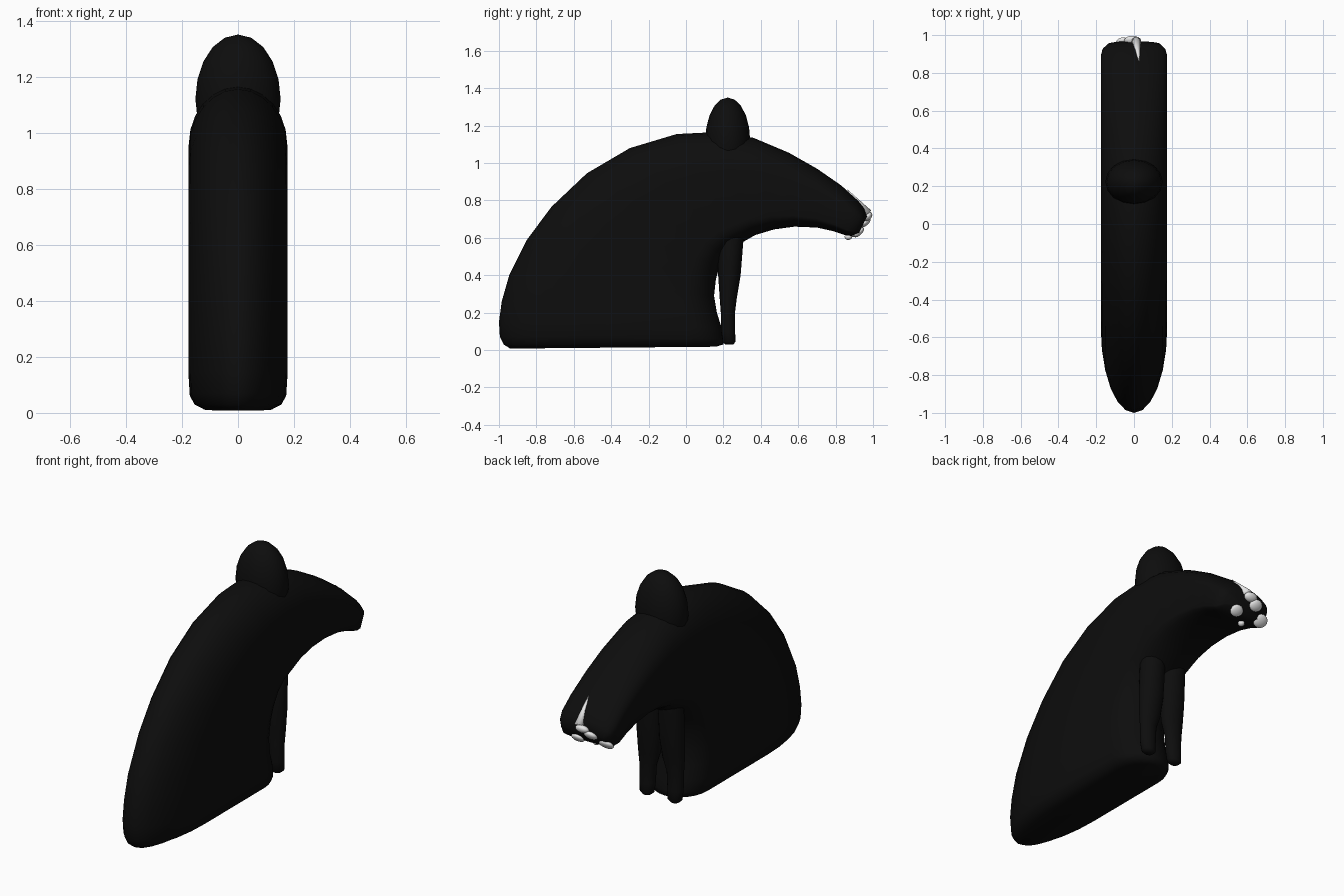
import bpy, bmesh
from math import sin, cos, pi
from mathutils import Vector

if "Cube" in bpy.data.objects:
    bpy.data.objects.remove(bpy.data.objects["Cube"], do_unlink=True)


def material(name, rgb):
    m = bpy.data.materials.new(name)
    m.use_nodes = True
    m.diffuse_color = (*rgb, 1)
    bsdf = next(n for n in m.node_tree.nodes if n.type == 'BSDF_PRINCIPLED')
    bsdf.inputs["Base Color"].default_value = (*rgb, 1)
    return m


black = material("black fur", (0.004, 0.004, 0.004))
white = material("white", (0.8, 0.8, 0.8))


def finish(name, bm, mat):
    bmesh.ops.recalc_face_normals(bm, faces=bm.faces)
    for f in bm.faces:
        f.smooth = True
    me = bpy.data.meshes.new(name)
    bm.to_mesh(me)
    bm.free()
    me.materials.append(mat)
    ob = bpy.data.objects.new(name, me)
    bpy.context.collection.objects.link(ob)
    return ob


def loft(name, rings, mat):
    """Skin a list of equal rings and close both ends."""
    bm = bmesh.new()
    rows = [[bm.verts.new(p) for p in r] for r in rings]
    n = len(rows[0])
    for a, b in zip(rows, rows[1:]):
        for i in range(n):
            j = (i + 1) % n
            bm.faces.new((a[i], a[j], b[j], b[i]))
    for row in (rows[0], rows[-1]):
        mid = sum((v.co for v in row), Vector()) / n
        c = bm.verts.new(mid)
        for i in range(n):
            bm.faces.new((row[i], row[(i + 1) % n], c))
    return finish(name, bm, mat)


def body_ring(oy, oz, iy, iz, half_width):
    """Section from the back edge to the belly edge, rounder on the back."""
    outer, inner = Vector((0, oy, oz)), Vector((0, iy, iz))
    span = inner - outer
    ring = []
    for half, (start, depth, sign) in enumerate(((0, 0.38, -1), (pi, 0.15, 1))):
        centre = outer + span * (depth if half == 0 else 1 - depth)
        for k in range(13):
            a = start + pi * k / 12
            p = centre + span * depth * sign * abs(sin(a))
            p.x = half_width * cos(a)
            ring.append(p)
    return ring


# Body: back edge y, z, belly edge y, z, half width, from base to snout
W = 0.176
stations = [
    (-.94, .008, .16, .018, .12), (-.975, .03, .2, .03, .155),
    (-.995, .07, .2, .06, .172), (-1, .15, .19, .12, W),
    (-.985, .26, .165, .2, W), (-.945, .4, .15, .29, W),
    (-.85, .59, .16, .38, W), (-.72, .765, .18, .45, W),
    (-.53, .945, .21, .51, W), (-.3, 1.08, .25, .55, W),
    (-.05, 1.155, .3, .575, W), (.15, 1.165, .37, .615, W),
    (.36, 1.135, .47, .645, W), (.55, 1.055, .58, .66, W),
    (.7, .97, .7, .655, W), (.83, .88, .79, .635, W),
    (.92, .8, .85, .615, W), (.952, .76, .885, .61, .165),
    (.968, .715, .925, .625, .14),
]
loft("body", [body_ring(*s) for s in stations], black)

# Front legs: height, x, y, x radius, y radius
leg = [(.03, .09, .232, .025, .022), (.045, .09, .23, .042, .034),
       (.1, .09, .225, .046, .038), (.2, .088, .224, .05, .038),
       (.28, .078, .226, .066, .046), (.4, .073, .232, .073, .06),
       (.6, .07, .24, .072, .068), (.68, .07, .26, .05, .05)]
for side, label in ((1, "left"), (-1, "right")):
    loft(label + "_front_leg",
         [[(side * (x + rx * cos(k * pi / 8)), y + ry * sin(k * pi / 8), z)
           for k in range(16)] for z, x, y, rx, ry in leg], black)


def ellipsoid(name, centre, radii, mat, tilt=(0, 0, 0), segments=16):
    bm = bmesh.new()
    bmesh.ops.create_uvsphere(bm, u_segments=segments, v_segments=10, radius=1)
    bmesh.ops.scale(bm, vec=radii, verts=bm.verts)
    ob = finish(name, bm, mat)
    ob.location = centre
    ob.rotation_euler = tilt
    return ob


# Rounded crest on top of the back
ellipsoid("crest", (0, .223, 1.12), (.152, .12, .23), black)

# White patches on the muzzle, flattened against the snout
under = (pi / 4, 0, 0)
ellipsoid("nose_patch", (-.01, .972, .715), (.042, .028, .02), white, under)
ellipsoid("lower_nose_patch", (-.056, .96, .685), (.04, .035, .018), white, under)
ellipsoid("left_chin_patch", (.05, .925, .63), (.04, .035, .016), white, under)
ellipsoid("right_chin_patch", (-.125, .915, .635), (.045, .04, .018), white, under)
ellipsoid("small_chin_patch", (-.03, .868, .605), (.018, .02, .016), white)

# Tapering stripe down the bridge of the snout
tip, base = Vector((.027, .86, .86)), Vector((.012, .97, .73))
bm = bmesh.new()
bmesh.ops.create_cone(bm, cap_ends=True, segments=12, radius1=.026, radius2=.001,
                      depth=(tip - base).length)
stripe = finish("nose_stripe", bm, white)
stripe.location = (tip + base) / 2
stripe.rotation_euler = (tip - base).to_track_quat('Z', 'Y').to_euler()
